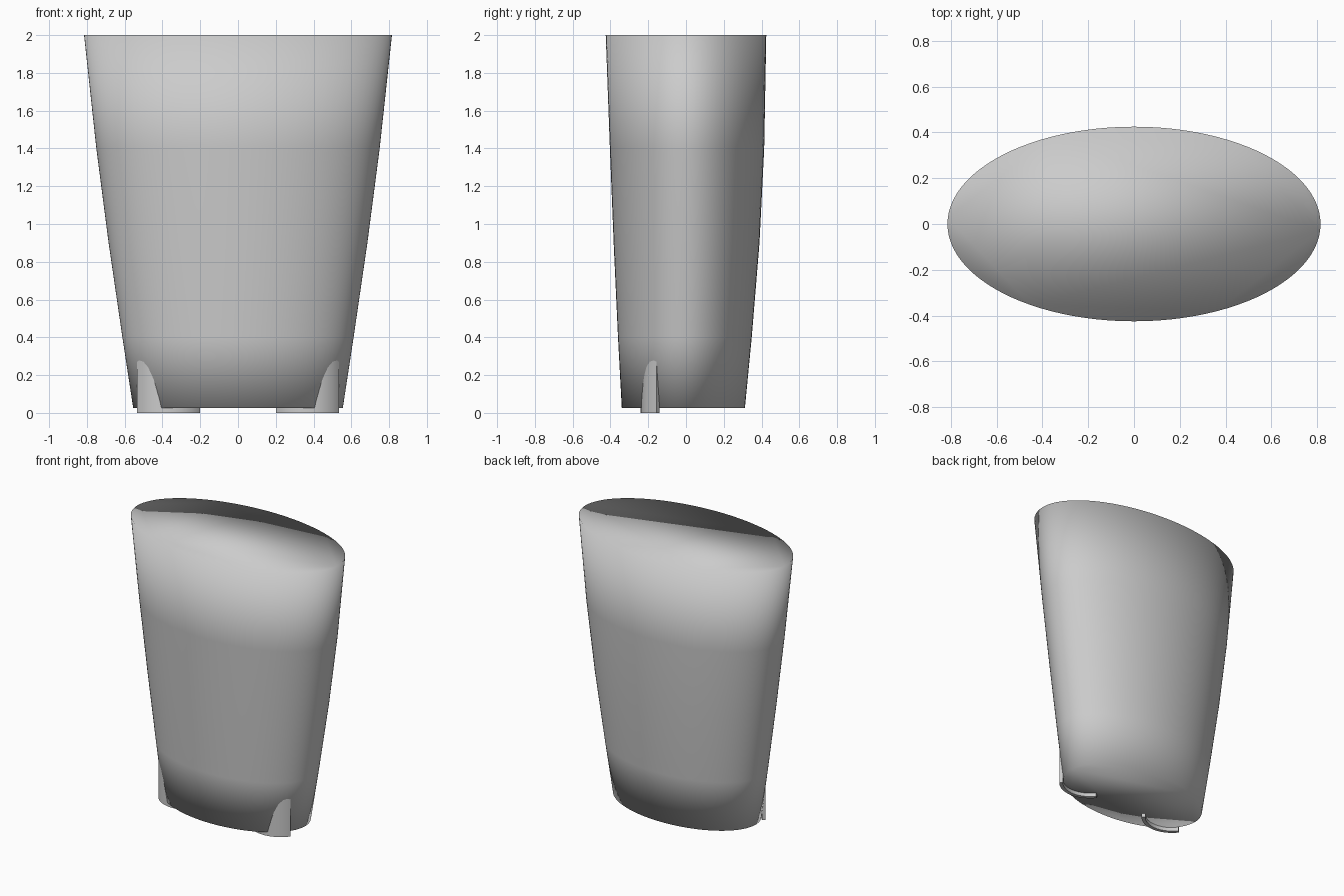
import bpy, bmesh, math

if "Cube" in bpy.data.objects:
    bpy.data.objects.remove(bpy.data.objects["Cube"])

grey = bpy.data.materials.new("plain grey")
grey.diffuse_color = (0.6, 0.6, 0.6, 1)
grey.use_nodes = True
grey.node_tree.nodes["Principled BSDF"].inputs["Base Color"].default_value = grey.diffuse_color


def make_object(name, bm):
    bmesh.ops.recalc_face_normals(bm, faces=bm.faces)
    mesh = bpy.data.meshes.new(name)
    bm.to_mesh(mesh)
    bm.free()
    mesh.materials.append(grey)
    mesh.polygons.foreach_set("use_smooth", [True] * len(mesh.polygons))
    ob = bpy.data.objects.new(name, mesh)
    bpy.context.collection.objects.link(ob)
    return ob


# Tapered body: stacked ellipses (z, half width, front y, back y), closed at both ends
SIDES = 96
levels = [(0.027, 0.555, -0.34, 0.312), (0.4, 0.612, -0.36, 0.348),
          (0.9, 0.685, -0.383, 0.389), (1.4, 0.75, -0.403, 0.414),
          (2.0, 0.815, -0.425, 0.425)]
bm = bmesh.new()
rings = []
for z, rx, front, back in levels:
    ring = []
    for i in range(SIDES):
        a = math.tau * i / SIDES
        y = (front + back) / 2 + (back - front) / 2 * math.sin(a)
        ring.append(bm.verts.new((rx * math.cos(a), y, z)))
    rings.append(ring)
for low, high in zip(rings, rings[1:]):
    for i in range(SIDES):
        j = (i + 1) % SIDES
        bm.faces.new((low[i], low[j], high[j], high[i]))
bm.faces.new(rings[0])
bm.faces.new(rings[-1])
make_object("body", bm)


# Curved upright plates that poke out of the front corners and form the feet
def foot(name, side):
    steps, outer, inner, height = 24, 0.21, 0.185, 0.345
    spread = math.asin(0.1675 / outer)
    bm = bmesh.new()
    columns = []
    for i in range(steps + 1):
        a = -spread + 2 * spread * i / steps
        columns.append([bm.verts.new((side * (0.3675 + r * math.sin(a)),
                                      -0.03 - r * math.cos(a), z))
                        for r, z in ((outer, 0), (outer, height),
                                     (inner, height), (inner, 0))])
    for c, d in zip(columns, columns[1:]):
        for k in range(4):
            m = (k + 1) % 4
            bm.faces.new((c[k], c[m], d[m], d[k]))
    bm.faces.new(columns[0])
    bm.faces.new(columns[-1])
    ob = make_object(name, bm)
    bpy.ops.object.select_all(action='DESELECT')
    ob.select_set(True)
    bpy.context.view_layer.objects.active = ob
    bpy.ops.object.shade_smooth_by_angle(angle=math.radians(35))


foot("right_foot", 1)
foot("left_foot", -1)
